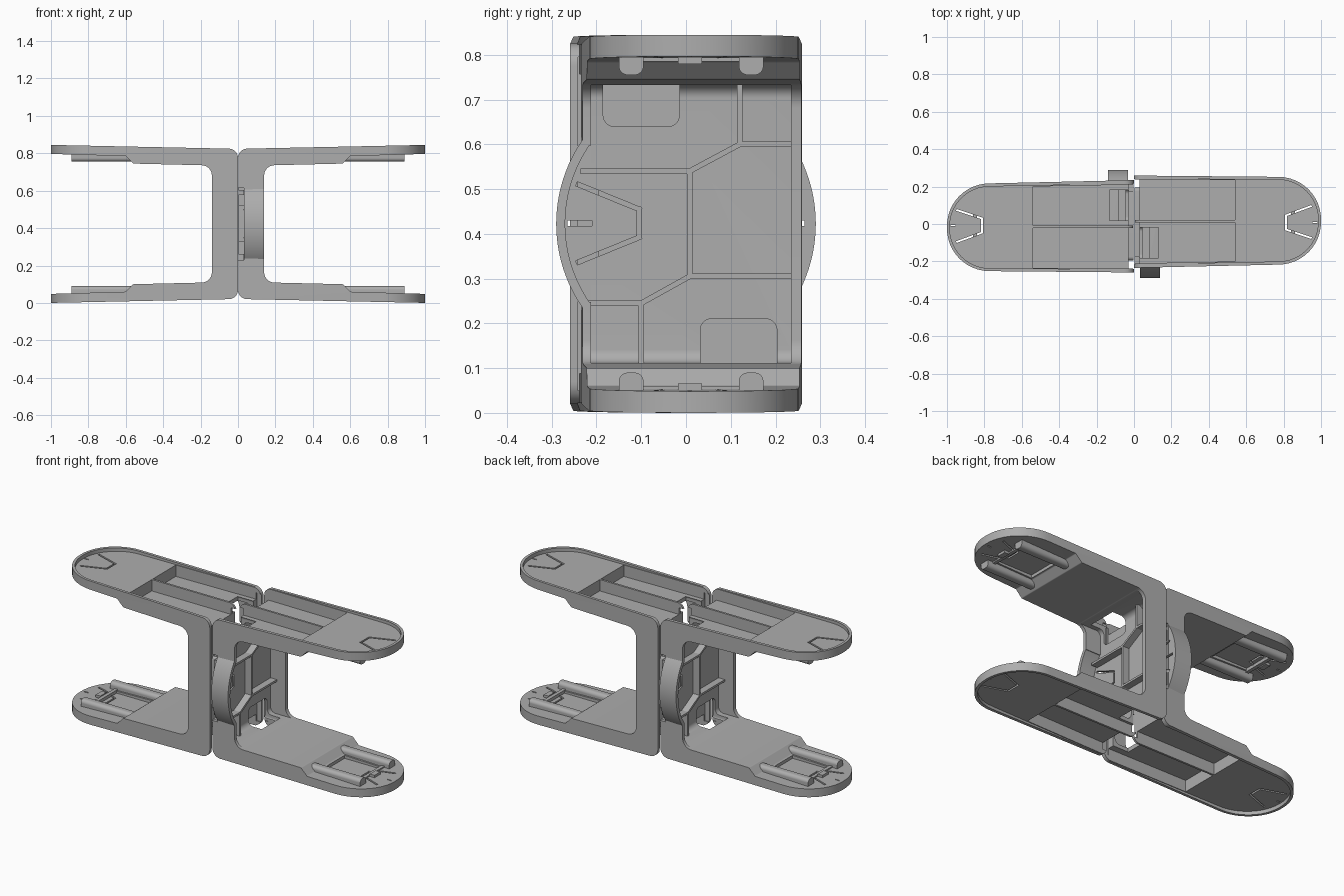
import bpy, bmesh, math
from mathutils import Vector

if "Cube" in bpy.data.objects:
    bpy.data.objects.remove(bpy.data.objects["Cube"])

H = 0.845          # overall height
MID = H / 2

grey = bpy.data.materials.new("mid grey")
grey.use_nodes = True
grey.diffuse_color = (0.42, 0.42, 0.42, 1)
grey.node_tree.nodes["Principled BSDF"].inputs["Base Color"].default_value = (0.42, 0.42, 0.42, 1)

parts = []


def rounded(points, steps=12):
    """Outline with an optional corner radius as third value of a point."""
    out = []
    n = len(points)
    for i, p in enumerate(points):
        c = Vector(p[:2])
        if len(p) < 3:
            out.append(c)
            continue
        d1 = (Vector(points[i - 1][:2]) - c).normalized()
        d2 = (Vector(points[(i + 1) % n][:2]) - c).normalized()
        half = d1.angle(d2) / 2
        centre = c + (d1 + d2).normalized() * p[2] / math.sin(half)
        a = c + d1 * p[2] / math.tan(half) - centre
        b = c + d2 * p[2] / math.tan(half) - centre
        start = math.atan2(a.y, a.x)
        turn = (math.atan2(b.y, b.x) - start + math.pi) % (2 * math.pi) - math.pi
        for k in range(steps + 1):
            t = start + turn * k / steps
            out.append(centre + p[2] * Vector((math.cos(t), math.sin(t))))
    return out


def prism(name, points, axis, lo, hi, flip=False, keep=True):
    """Extrude an outline along an axis; flip mirrors it to the other arm."""
    bm = bmesh.new()
    rings = []
    for h in (lo, hi):
        ring = []
        for a, b in rounded(points):
            co = {"x": (h, a, b), "y": (a, h, b), "z": (a, b, h)}[axis]
            ring.append(bm.verts.new((co[0], co[1], H - co[2] if flip else co[2])))
        rings.append(ring)
        bm.faces.new(ring)
    for i in range(len(ring)):
        bm.faces.new((rings[0][i - 1], rings[0][i], rings[1][i], rings[1][i - 1]))
    bmesh.ops.recalc_face_normals(bm, faces=bm.faces)
    mesh = bpy.data.meshes.new(name)
    bm.to_mesh(mesh)
    bm.free()
    mesh.materials.append(grey)
    obj = bpy.data.objects.new(name, mesh)
    bpy.context.collection.objects.link(obj)
    if keep:
        parts.append(obj)
    return obj


def rect(a0, b0, a1, b1, r=None):
    pts = [(a0, b0), (a1, b0), (a1, b1), (a0, b1)]
    return [p + (r,) for p in pts] if r else pts


def strips(path, width):
    """Narrow quads along a path, slightly overlapping at the bends."""
    for p, q in zip(path, path[1:]):
        p, q = Vector(p), Vector(q)
        d = (q - p).normalized() * width / 2
        n = Vector((-d.y, d.x))
        yield [tuple(v) for v in (p - d + n, p - d - n, q + d - n, q + d + n)]


def combine(target, tool, operation="DIFFERENCE"):
    mod = target.modifiers.new("cut", "BOOLEAN")
    mod.operation = operation
    mod.solver = "EXACT"
    mod.object = tool
    tool.hide_render = True
    bpy.context.view_layer.update()
    graph = bpy.context.evaluated_depsgraph_get()
    mesh = bpy.data.meshes.new_from_object(target.evaluated_get(graph))
    target.modifiers.clear()
    target.data = mesh
    bpy.data.objects.remove(tool)


def cut(points, axis, lo, hi, flip=False):
    combine(frame, prism("cutter", points, axis, lo, hi, flip, keep=False))


# C-shaped frame: side profile trimmed by the rounded plan outline
low = [(0.14, 0.11, 0.055), (0.56, 0.10, 0.01), (0.6, 0.06, 0.01),
       (1.01, 0.048), (1.01, 0), (0.055, 0.02), (0, 0.02, 0.05)]
high = [(p[0], H - p[1]) + tuple(p[2:]) for p in reversed(low)]
frame = prism("frame", low + high, "y", -0.3, 0.3)
plan = [(-0.1, -0.237), (1, -0.212, 0.228), (1, 0.25, 0.228), (-0.1, 0.26)]
combine(frame, prism("plan", plan, "z", -0.1, 1, keep=False), "INTERSECT")


# Bulged grip in the front wall
def grip(radius, spread):
    arc = [(0.04 - radius * math.cos(t), MID + radius * math.sin(t))
           for t in (spread * (k / 12 - 1) for k in range(25))]
    return [(-0.2, arc[0][1])] + arc + [(-0.2, arc[-1][1])]


combine(frame, prism("grip", grip(0.33, 0.613), "x", 0.032, 0.139, keep=False), "UNION")

# Web: inner pocket, grip pocket, outer pocket and front notch
cut([(0.045, 0.112, 0.03), (0.25, 0.112), (0.25, H - 0.112), (0.045, H - 0.112, 0.03)],
    "y", -0.212, 0.235)
cut(grip(0.31, 0.6), "x", 0.046, 0.2)
cut(rect(-0.216, 0.05, 0.241, H - 0.05), "x", -0.1, 0.03)
cut(rect(-0.32, 0.23, -0.2, 0.615), "x", -0.1, 0.031)

# Arms: rimmed outer tray, two deep channels, slits and latch recess
for flip in (False, True):
    cut([(-0.1, -0.218), (0.985, -0.196, 0.213), (0.985, 0.235, 0.213), (-0.1, 0.243)],
        "z", -0.1, 0.022, flip)
    cut([(-0.12, -0.213), (0.54, -0.2), (0.54, 0.009), (-0.12, 0.009)], "z", -0.11, 0.088, flip)
    cut([(-0.12, 0.021), (0.54, 0.021), (0.54, 0.234), (-0.12, 0.239)], "z", -0.11, 0.088, flip)
    cut(rect(0.61, -0.085, 0.84, 0.108), "z", 0.042, 0.07, flip)
    for quad in strips([(0.945, 0.095), (0.812, 0.046), (0.812, -0.03), (0.945, -0.074)], 0.01):
        cut(quad, "z", -0.05, 0.08, flip)
    cut(rect(0.955, 0.005, 0.982, 0.012), "z", -0.05, 0.08, flip)

# Corner openings between web and arms
cut(rect(-0.185, 0.64, -0.015, 0.77, 0.025), "x", -0.05, 0.13)
cut(rect(0.032, 0.075, 0.203, 0.21, 0.025), "x", -0.05, 0.13)

# Slits in the web by the grip
for quad in strips([(-0.24, 0.51), (-0.105, 0.455), (-0.105, 0.392), (-0.24, 0.337)], 0.01):
    cut(quad, "x", 0.02, 0.07)
cut(rect(-0.265, 0.418, -0.21, 0.43), "x", 0.02, 0.07)

# Stiffening ribs on the web
for path in ([(-0.22, 0.245), (-0.1, 0.245), (0.008, 0.305), (0.24, 0.305)],
             [(-0.23, 0.54), (0.008, 0.54), (0.12, 0.6), (0.24, 0.6)],
             [(-0.1, 0.105), (-0.1, 0.245)], [(0.12, 0.6), (0.12, 0.74)],
             [(0.008, 0.305), (0.008, 0.54)]):
    for quad in strips(path, 0.012):
        prism("web_rib", quad, "x", 0.04, 0.085)

# Latch rails and end tab on both arms
for flip in (False, True):
    for y0, y1 in ((-0.15, -0.095), (0.118, 0.173)):
        prism("latch_rail", [(y0, 0.045), (y1, 0.045), (y1, 0.09, 0.02), (y0, 0.09, 0.02)],
              "x", 0.55, 0.89, flip)
    prism("latch_lip", rect(0.84, -0.1, 0.86, 0.12), "z", 0.045, 0.06, flip)
    prism("end_tab", rect(0.86, -0.018, 0.89, 0.036), "z", 0.045, 0.066, flip)

# Coupling plate and clips joining the two halves
prism("coupling_plate", rect(-0.195, 0.27, 0.195, 0.58, 0.02), "x", 0.002, 0.031)
for z0, z1 in ((0.26, 0.33), (0.52, 0.58), (0.6, 0.64)):
    prism("coupling_clip", rect(-0.225, z0, -0.17, z1), "x", 0.004, 0.043)

# Smooth shading with sharp edges, then the second half turned round
bpy.ops.object.select_all(action="DESELECT")
for obj in parts:
    obj.select_set(True)
bpy.context.view_layer.objects.active = frame
bpy.ops.object.shade_smooth_by_angle(angle=math.radians(30))
for obj in parts:
    twin = obj.copy()
    twin.name = "left_" + obj.name
    obj.name = "right_" + obj.name
    # the +x half is the model's left when it faces the front
    obj.name, twin.name = twin.name + "_half", obj.name + "_half"
    twin.rotation_euler.z = math.pi
    bpy.context.collection.objects.link(twin)
